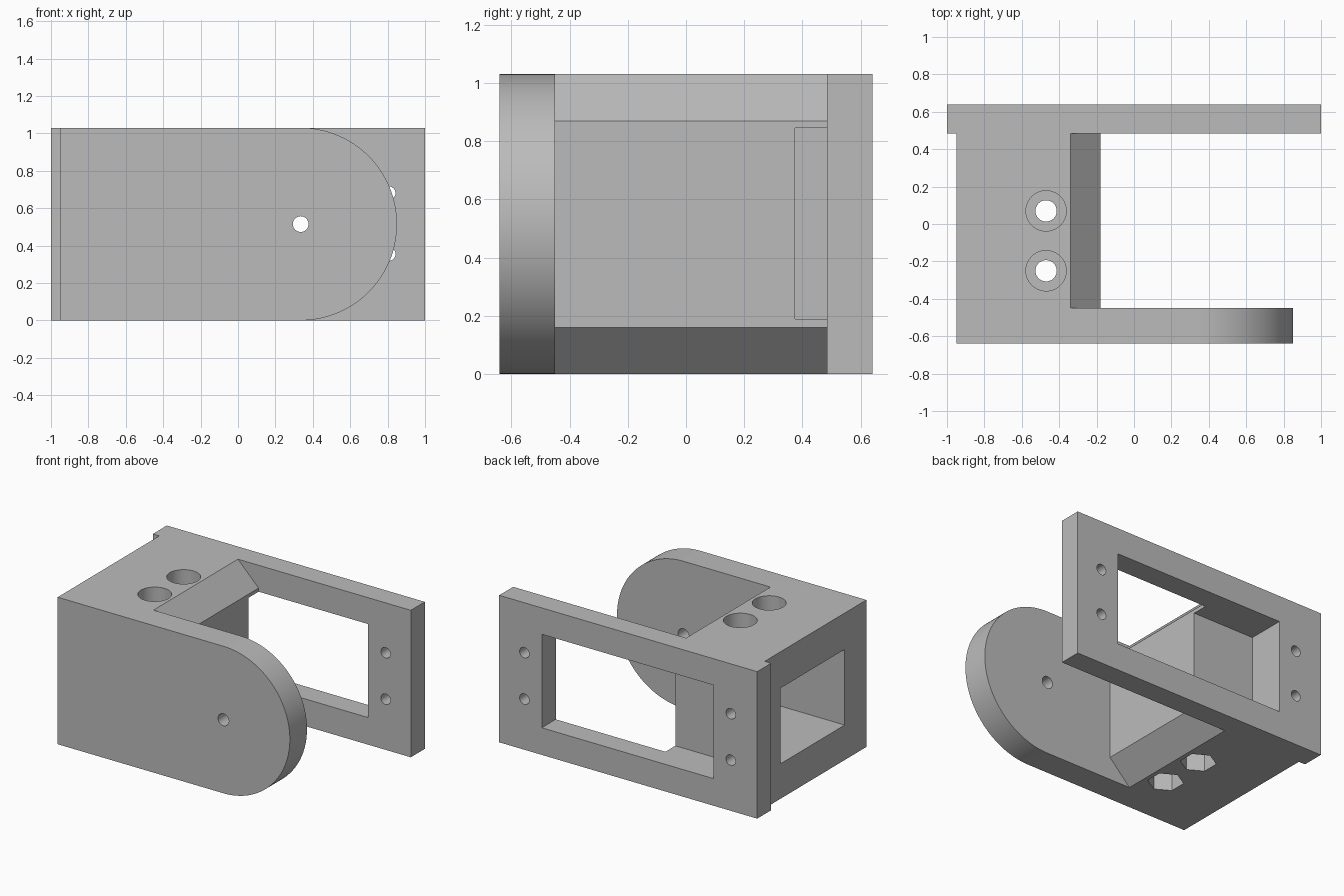
import bpy
import bmesh
from math import cos, sin, pi, radians

cube = bpy.data.objects.get("Cube")
if cube:
    bpy.data.objects.remove(cube, do_unlink=True)

# One plain grey
grey = bpy.data.materials.new("plain_grey")
grey.use_nodes = True
colour = (0.5, 0.5, 0.5, 1)
grey.diffuse_color = colour
grey.node_tree.nodes["Principled BSDF"].inputs["Base Color"].default_value = colour

HEIGHT = 1.03
MID = HEIGHT / 2


def prism(name, axis, profile, start, end):
    """Extrude a flat profile along an axis from start to end."""
    place = {"x": lambda u, v, w: (w, u, v),
             "y": lambda u, v, w: (u, w, v),
             "z": lambda u, v, w: (u, v, w)}[axis]
    bm = bmesh.new()
    rings = [[bm.verts.new(place(u, v, w)) for u, v in profile] for w in (start, end)]
    count = len(profile)
    for ring in rings:
        bm.faces.new(ring)
    for i in range(count):
        j = (i + 1) % count
        bm.faces.new((rings[0][i], rings[0][j], rings[1][j], rings[1][i]))
    bmesh.ops.recalc_face_normals(bm, faces=bm.faces)
    mesh = bpy.data.meshes.new(name)
    bm.to_mesh(mesh)
    bm.free()
    mesh.materials.append(grey)
    obj = bpy.data.objects.new(name, mesh)
    bpy.context.collection.objects.link(obj)
    return obj


def rect(u0, u1, v0, v1):
    return [(u0, v0), (u1, v0), (u1, v1), (u0, v1)]


def arc(u, v, r, sides, first=0.0, sweep=2 * pi):
    return [(u + r * cos(first + sweep * i / sides), v + r * sin(first + sweep * i / sides))
            for i in range(sides)]


def combine(target, other, operation):
    """Apply a boolean and remove the helper."""
    mod = target.modifiers.new("boolean", "BOOLEAN")
    mod.operation = operation
    mod.solver = "EXACT"
    mod.object = other
    bpy.context.view_layer.objects.active = target
    bpy.ops.object.modifier_apply(modifier=mod.name)
    bpy.data.objects.remove(other, do_unlink=True)


# Central block with chamfered inner edges
block = [(-0.95, 0), (-0.34, 0), (-0.18, 0.16), (-0.18, HEIGHT - 0.16),
         (-0.34, HEIGHT), (-0.95, HEIGHT)]
bracket = prism("servo_bracket", "y", block, -0.55, 0.56)

# Back mounting plate
combine(bracket, prism("back_plate", "y", rect(-1, 1, 0, HEIGHT), 0.485, 0.64), "UNION")

# Front arm with a round end
arm = [(-0.95, HEIGHT), (-0.95, 0)] + arc(0.335, MID, MID, 64, -pi / 2, pi) + [(0.335, HEIGHT)]
combine(bracket, prism("front_arm", "y", arm, -0.64, -0.45), "UNION")

# Window through the back plate and into the block, and the blind side pocket
cutters = [
    prism("window_cut", "y", rect(-0.66, 0.67, 0.19, 0.845), 0.375, 0.7),
    prism("side_pocket_cut", "x", rect(-0.40, 0.31, 0.245, 0.775), -1.1, -0.33),
    prism("pivot_cut", "y", arc(0.335, MID, 0.042, 32), -0.7, -0.4),
]

# Screw holes at both ends of the back plate
for x in (-0.795, 0.805):
    for z in (0.355, 0.68):
        cutters.append(prism("screw_cut", "y", arc(x, z, 0.037, 24), 0.28, 0.7))

# Bolt holes with round counterbores above and hexagonal nut seats below
for y in (-0.25, 0.07):
    cutters.append(prism("bolt_cut", "z", arc(-0.47, y, 0.057, 32), -0.1, 1.2))
    cutters.append(prism("counterbore_cut", "z", arc(-0.47, y, 0.108, 40), HEIGHT - 0.14, 1.2))
    cutters.append(prism("nut_seat_cut", "z", arc(-0.47, y, 0.115, 6, pi / 2), -0.1, 0.13))

for cutter in cutters:
    combine(bracket, cutter, "DIFFERENCE")

# Smooth the curves, keep the edges sharp
for obj in bpy.context.selected_objects:
    obj.select_set(False)
bracket.select_set(True)
bpy.context.view_layer.objects.active = bracket
bpy.ops.object.shade_smooth_by_angle(angle=radians(30))
